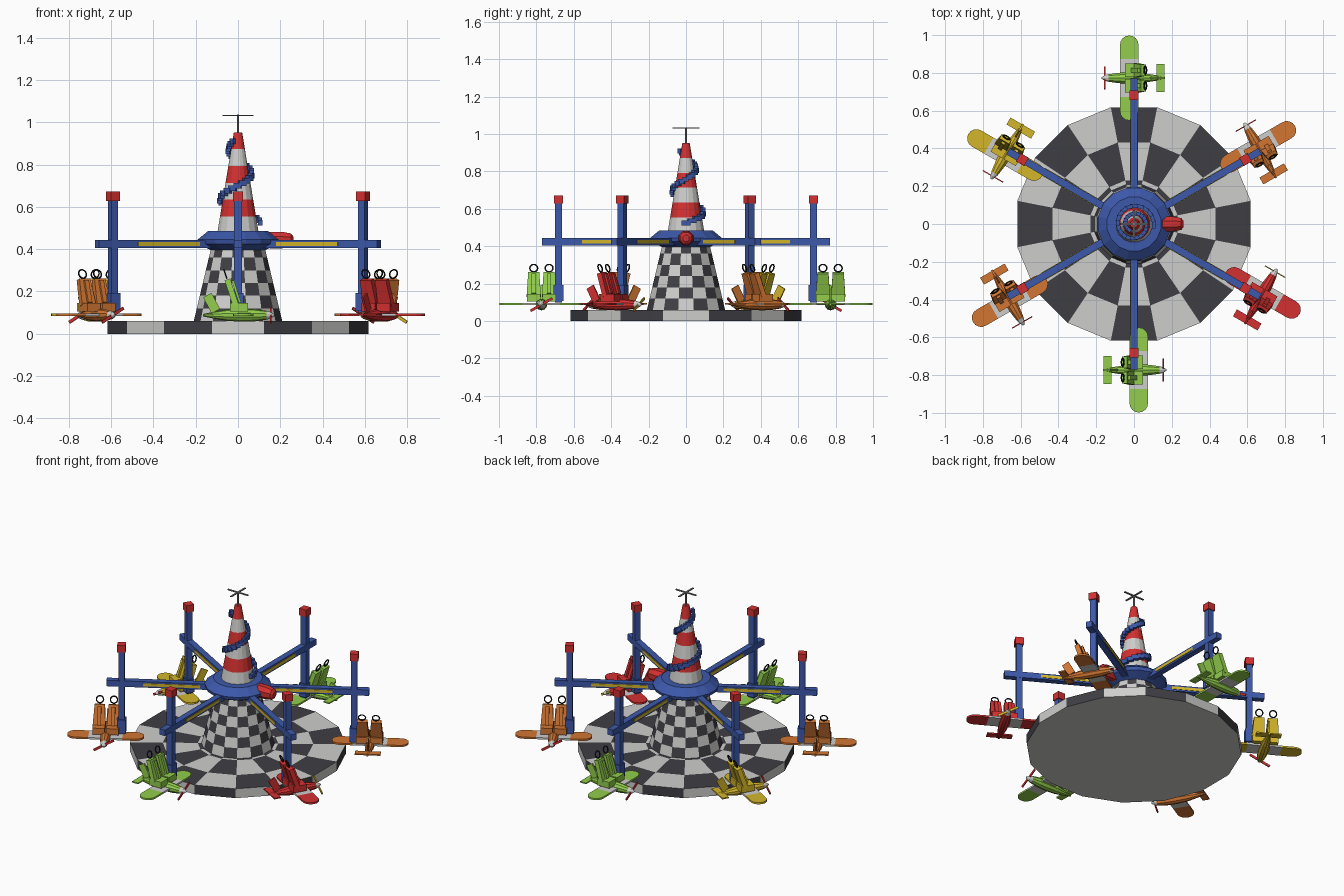
import bpy, bmesh, math
from mathutils import Matrix, Vector

if "Cube" in bpy.data.objects:
    bpy.data.objects.remove(bpy.data.objects["Cube"], do_unlink=True)


def material(name, *srgb):
    lin = [((c / 255 + 0.055) / 1.055) ** 2.4 for c in srgb] + [1]
    m = bpy.data.materials.new(name)
    m.use_nodes = True
    m.diffuse_color = lin
    m.node_tree.nodes["Principled BSDF"].inputs["Base Color"].default_value = lin
    return m


BLUE = material("blue", 60, 88, 170)
RED = material("red", 212, 48, 48)
YELLOW = material("yellow", 212, 182, 42)
GREEN = material("green", 146, 206, 76)
ORANGE = material("orange", 210, 118, 50)
LIGHT = material("light grey", 206, 206, 204)
DARK = material("charcoal", 62, 62, 68)
BLACK = material("black", 28, 28, 31)
METAL = material("metal grey", 130, 130, 130)


def finish(name, bm, mats, place=Matrix()):
    bmesh.ops.recalc_face_normals(bm, faces=bm.faces)
    me = bpy.data.meshes.new(name)
    bm.to_mesh(me)
    bm.free()
    for m in mats:
        me.materials.append(m)
    ob = bpy.data.objects.new(name, me)
    ob.matrix_world = place
    bpy.context.collection.objects.link(ob)
    return ob


def box(name, size, loc, mat, place=Matrix(), tilt=Matrix(), top=1.0):
    """Box with an optional narrower top along x."""
    bm = bmesh.new()
    bmesh.ops.create_cube(bm, size=1, matrix=Matrix.Diagonal((*size, 1)))
    for v in bm.verts:
        if v.co.z > 0:
            v.co.x *= top
    bm.transform(Matrix.Translation(loc) @ tilt)
    return finish(name, bm, [mat], place)


def lathe(name, profile, sides, mats, rule=lambda ring, seg: 0,
          place=Matrix(), offset=0.5):
    """Revolve (radius, z) rings about z; rule picks the colour per cell."""
    bm = bmesh.new()
    rings = []
    for r, z in profile:
        rings.append([bm.verts.new((r * math.cos(a), r * math.sin(a), z))
                      for a in (math.tau * (i - offset) / sides for i in range(sides))])
    for k in range(len(rings) - 1):
        for i in range(sides):
            j = (i + 1) % sides
            f = bm.faces.new((rings[k][i], rings[k][j], rings[k + 1][j], rings[k + 1][i]))
            f.material_index = rule(k, i)
    for k, ring in ((0, rings[0]), (len(rings) - 2, rings[-1])):
        bm.faces.new(ring).material_index = rule(k, 0) if len(mats) == 2 else 0
    return finish(name, bm, mats, place)


def torus(name, major, minor, place):
    bm = bmesh.new()
    n, m = 14, 6
    grid = [[bm.verts.new(((major + minor * math.cos(b)) * math.cos(a),
                           minor * math.sin(b),
                           (major + minor * math.cos(b)) * math.sin(a)))
             for b in (math.tau * j / m for j in range(m))]
            for a in (math.tau * i / n for i in range(n))]
    for i in range(n):
        for j in range(m):
            bm.faces.new((grid[i][j], grid[(i + 1) % n][j],
                          grid[(i + 1) % n][(j + 1) % m], grid[i][(j + 1) % m]))
    return finish(name, bm, [BLACK], place)


# Chequered platform and tower
checker = lambda k, i: (k + i) % 2
lathe("platform", [(0.63, 0), (0.63, 0.06), (0.44, 0.06), (0.235, 0.06), (0.19, 0.06)],
      16, [LIGHT, DARK], checker)
lathe("tower", [(0.213 - 0.0145 * k, 0.06 + 0.06 * k) for k in range(7)],
      16, [LIGHT, DARK], checker)

# Hub, side lamp and striped cone
lathe("hub", [(0.13, 0.395), (0.19, 0.425), (0.195, 0.445), (0.145, 0.485), (0.09, 0.485)],
      16, [BLUE])
lathe("side_lamp", [(0.042, 0.15), (0.042, 0.21), (0.034, 0.25), (0.018, 0.262)], 8, [RED],
      place=Matrix.Translation((0, 0, 0.443)) @ Matrix.Rotation(math.pi / 2, 4, "Y"))


def cone_radius(z):
    return 0.1 - 0.08 * (z - 0.475) / 0.477


heights = [0.475 + 0.0795 * k for k in range(7)]
lathe("striped_cone", [(cone_radius(z), z) for z in heights], 16, [LIGHT, RED],
      lambda k, i: k % 2)

# Stepped spiral around the cone
STEPS = 34
for s in range(STEPS):
    turn = math.radians(590) * s / (STEPS - 1)
    z = 0.525 + 0.235 * turn / math.tau
    r = cone_radius(z) + 0.013
    box("spiral_step", (0.02, r * 0.36 + 0.008, 0.026), (r, 0, z), BLUE,
        Matrix.Rotation(turn, 4, "Z"))

# Mast with cross on top
lathe("mast", [(0.005, 0.94), (0.005, 1.036)], 8, [METAL])
for a in (0, math.pi / 2):
    box("mast_cross", (0.145, 0.01, 0.006), (0, 0, 1.032), METAL, Matrix.Rotation(a, 4, "Z"))


def wing(place, colour):
    """Rounded plank wing with a light centre panel."""
    bm = bmesh.new()
    half, w = 0.225, 0.049
    pts = []
    for side in (1, -1):
        for i in range(9):
            a = math.pi * (i / 8 - 0.5)
            pts.append((side * (half - w + w * math.cos(a)), side * w * math.sin(a)))
    face = bm.faces.new([bm.verts.new((x, y, 0.085)) for x, y in pts])
    ext = bmesh.ops.extrude_face_region(bm, geom=[face])
    for v in ext["geom"]:
        if isinstance(v, bmesh.types.BMVert):
            v.co.z += 0.011
    for x in (-0.1, 0.1):
        bmesh.ops.bisect_plane(bm, geom=bm.verts[:] + bm.edges[:] + bm.faces[:],
                               plane_co=(x, 0, 0), plane_no=(1, 0, 0))
    for f in bm.faces:
        f.material_index = int(abs(f.calc_center_median().x) < 0.1)
    bm.transform(Matrix.Translation((0, 0.025, 0)))
    finish("wing", bm, [colour, LIGHT], place)


def plane(place, colour):
    """Small aircraft: nose along +y, outboard side along +x."""
    along = place @ Matrix.Translation((0, 0, 0.088)) @ Matrix.Rotation(-math.pi / 2, 4, "X")
    lathe("fuselage", [(0.006, -0.165), (0.015, -0.12), (0.027, -0.05), (0.031, 0.02),
                       (0.029, 0.08), (0.021, 0.135)], 10, [colour], place=along)
    lathe("spinner", [(0.021, 0.135), (0.015, 0.155), (0.004, 0.172)], 10, [LIGHT], place=along)
    wing(place, colour)
    box("tailplane", (0.15, 0.042, 0.008), (0, -0.14, 0.092), colour, place)
    box("tail_fin", (0.01, 0.045, 0.085), (0, -0.125, 0.145), colour, place,
        Matrix.Rotation(math.radians(28), 4, "X"))
    # Propeller, dipping outboard
    box("propeller", (0.135, 0.006, 0.014), (0, 0.155, 0.088),
        YELLOW if colour == RED else RED, place, Matrix.Rotation(math.radians(30), 4, "Y"))
    # Paired seats leaning back, each with a hoop on top
    lean = Matrix.Rotation(math.radians(18), 4, "X")
    for x in (-0.041, 0.041):
        box("seat_base", (0.072, 0.085, 0.04), (x, 0.005, 0.125), colour, place)
        box("seat_back", (0.076, 0.028, 0.13), (x, -0.03, 0.195), colour, place, lean, 0.78)
        box("seat_rib", (0.022, 0.012, 0.11), (x, -0.008, 0.2), colour, place, lean)
        torus("seat_hoop", 0.021, 0.004,
              place @ Matrix.Translation((x, -0.06, 0.283)) @ lean)


# Six arms, each with a post and an aircraft
for k, colour in enumerate((ORANGE, GREEN, YELLOW, ORANGE, GREEN, RED)):
    spin = Matrix.Rotation(math.radians(30 + 60 * k), 4, "Z")
    box("arm", (0.665, 0.038, 0.038), (0.4375, 0, 0.424), BLUE, spin)
    for side in (-1, 1):
        box("arm_stripe", (0.335, 0.004, 0.018), (0.388, side * 0.02, 0.424), YELLOW, spin)
    box("post", (0.036, 0.036, 0.54), (0.682, 0, 0.37), BLUE, spin)
    box("post_cap", (0.049, 0.049, 0.045), (0.682, 0, 0.65), RED, spin)
    box("post_carriage", (0.052, 0.05, 0.085), (0.682, 0, 0.15), BLUE, spin)
    plane(spin @ Matrix.Translation((0.773, 0, 0)), colour)
